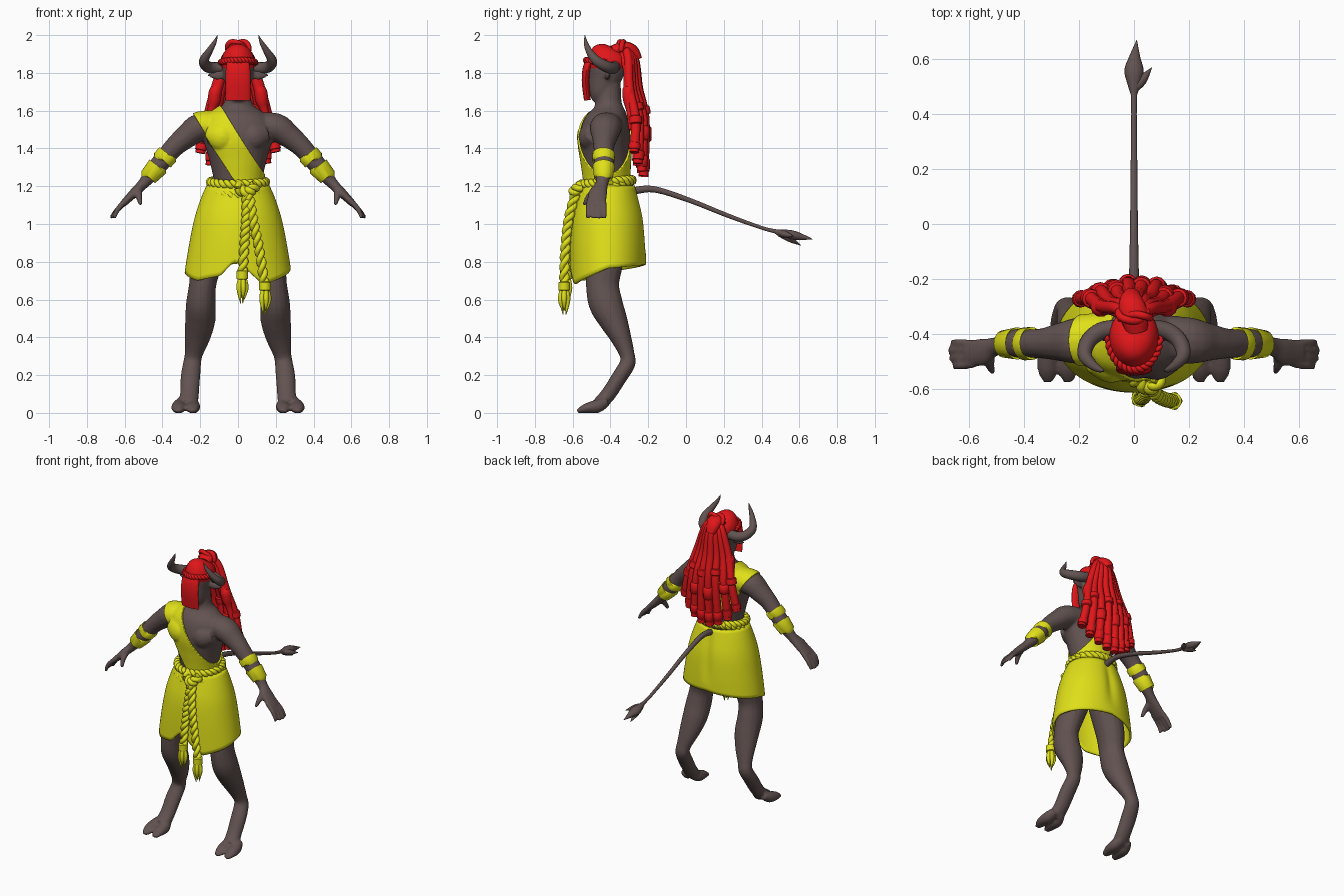
import bpy, bmesh, math
from mathutils import Vector

def material(name, c):
    m = bpy.data.materials.new(name)
    m.diffuse_color = (*c, 1)
    return m

BROWN = material("brown_skin", (0.12, 0.085, 0.08))
RED = material("red_hair", (0.75, 0.008, 0.01))
YELLOW = material("yellow_cloth", (0.74, 0.74, 0.01))

def curve(pts, k):
    """Catmull-Rom resampling of tuples of any length."""
    if k < 2:
        return [tuple(p) for p in pts]
    out, n = [], len(pts)
    for i in range(n - 1):
        a, b, c, d = pts[max(i - 1, 0)], pts[i], pts[i + 1], pts[min(i + 2, n - 1)]
        for j in range(k):
            t = j / k
            out.append(tuple(0.5 * (2 * q + (r - p) * t + (2 * p - 5 * q + 4 * r - s) * t * t
                             + (3 * q - p - 3 * r + s) * t ** 3) for p, q, r, s in zip(a, b, c, d)))
    return out + [tuple(pts[-1])]

def frames(pts, ref):
    for i, p in enumerate(pts):
        t = (Vector(pts[min(i + 1, len(pts) - 1)][:3]) - Vector(pts[max(i - 1, 0)][:3])).normalized()
        a = Vector(ref)
        a = (a - t * a.dot(t)).normalized()
        yield Vector(p[:3]), a, t.cross(a)

def loft(bm, rings, ref=(1, 0, 0), n=16, k=4, mx=1):
    """Closed elliptical tube; each ring is x, y, z, radius along ref, other radius."""
    rings = curve(rings, k)
    rows = []
    for (c, a, b), r in zip(list(frames(rings, ref)), rings):
        row = []
        for i in range(n):
            w = math.tau * i / n
            v = c + a * max(r[3], .001) * math.cos(w) + b * max(r[4], .001) * math.sin(w)
            v.x *= mx
            row.append(bm.verts.new(v))
        rows.append(row)
    fs = [bm.faces.new(rows[0]), bm.faces.new(rows[-1][::-1])]
    for p, q in zip(rows, rows[1:]):
        fs += [bm.faces.new((p[i], q[i], q[(i + 1) % n], p[(i + 1) % n])) for i in range(n)]
    bmesh.ops.recalc_face_normals(bm, faces=fs)

def rope(bm, pts, r, turns, ref=(1, 0, 0), k=10):
    """Two strands twisted around a path."""
    fr = list(frames(curve(pts, k), ref))
    for s in (0, math.pi):
        strand = []
        for i, (c, a, b) in enumerate(fr):
            w = s + math.tau * turns * i / (len(fr) - 1)
            strand.append((*(c + (a * math.cos(w) + b * math.sin(w)) * r * .5), r * .58, r * .58))
        loft(bm, strand, ref, 8, 1)

def finish(name, bm, mat, angle=50):
    me = bpy.data.meshes.new(name)
    bm.to_mesh(me)
    bm.free()
    ob = bpy.data.objects.new(name, me)
    bpy.context.collection.objects.link(ob)
    me.materials.append(mat)
    me.shade_smooth()
    me.set_sharp_from_angle(angle=math.radians(angle))
    return ob

# body: overlapping lofts fused into one skin
bm = bmesh.new()
loft(bm, [(0, -.42, 1.0, .15, .12), (0, -.42, 1.12, .14, .12), (0, -.42, 1.22, .128, .115),
          (0, -.425, 1.35, .155, .127), (0, -.43, 1.45, .185, .135), (0, -.42, 1.53, .19, .125),
          (0, -.41, 1.59, .135, .095), (0, -.41, 1.64, .075, .07), (0, -.41, 1.74, .062, .065)], n=28)
loft(bm, [(0, -.475, 1.645, .025, .025), (0, -.46, 1.685, .055, .055), (0, -.435, 1.76, .072, .085),
          (0, -.42, 1.83, .083, .1), (0, -.42, 1.89, .068, .085), (0, -.42, 1.92, .03, .04)], n=20)
Y = (0, 1, 0)
for s in (1, -1):
    loft(bm, [(.02, -.51, 1.45, .03, .04), (.08, -.515, 1.46, .055, .07), (.15, -.49, 1.48, .04, .05)], Y, mx=s)
    loft(bm, [(.08, -.41, 1.53, .08, .06), (.2, -.425, 1.512, .085, .075), (.27, -.43, 1.465, .07, .064),
              (.33, -.435, 1.415, .056, .055), (.38, -.435, 1.36, .052, .05), (.43, -.435, 1.3, .052, .048),
              (.5, -.445, 1.215, .034, .03), (.55, -.465, 1.165, .05, .025), (.61, -.475, 1.105, .05, .018)], Y, mx=s)
    for i in range(4):
        tip = (.665, .675, .67, .655)[i]
        loft(bm, [(.585, -.437 - .025 * i, 1.13, .015, .015), (.635, -.432 - .028 * i, 1.08, .015, .015),
                  (tip, -.43 - .03 * i, 1.03, .01, .01)], Y, 10, mx=s)
    loft(bm, [(.525, -.455, 1.19, .022, .018), (.525, -.51, 1.15, .018, .018), (.515, -.54, 1.1, .011, .011)], n=10, mx=s)
    loft(bm, [(.11, -.42, .98, .1, .11), (.165, -.43, .8, .085, .098), (.187, -.442, .68, .072, .088),
              (.197, -.425, .58, .078, .09), (.2, -.385, .49, .08, .076), (.215, -.345, .4, .068, .056),
              (.235, -.312, .31, .048, .04), (.243, -.31, .26, .048, .042), (.252, -.352, .19, .052, .041),
              (.257, -.41, .1, .05, .04), (.265, -.46, .045, .055, .038)], mx=s)
    for x in (.238, .312):
        loft(bm, [(.6 * x + .11, -.42, .06, .03, .025), (x, -.47, .035, .038, .036),
                  (x + .003, -.53, .024, .037, .026), (x, -.575, .008, .02, .01)], n=12, mx=s)
    loft(bm, [(.06, -.42, 1.79, .014, .012), (.11, -.415, 1.785, .025, .012), (.165, -.405, 1.79, .004, .004)],
         (0, 0, 1), 10, mx=s)
body = finish("body", bm, BROWN)
m = body.modifiers.new("fuse", 'REMESH')
m.mode, m.voxel_size = 'VOXEL', .008
m = body.modifiers.new("relax", 'SMOOTH')
m.factor, m.iterations = .5, 5
bpy.context.view_layer.update()
me = bpy.data.meshes.new_from_object(body.evaluated_get(bpy.context.evaluated_depsgraph_get()))
body.modifiers.clear()
body.data = me
for v in me.vertices:
    v.co.z = max(v.co.z, 0)
me.shade_smooth()

# shoulder sash: slice of the body surface pushed outwards
bm = bmesh.new()
bm.from_mesh(me)
nrm = Vector((.85, 0, .53))
for co, no in ((nrm * (.637 / nrm.length_squared), -nrm), (nrm * (.783 / nrm.length_squared), nrm),
               (Vector((0, 0, 1.17)), Vector((0, 0, -1)))):
    bmesh.ops.bisect_plane(bm, geom=bm.verts[:] + bm.edges[:] + bm.faces[:], plane_co=co, plane_no=no, clear_outer=True)
bm.normal_update()
for v, n in [(v, v.normal.copy()) for v in bm.verts]:
    v.co += n * .01
sash = finish("sash", bm, YELLOW)
sash.modifiers.new("thickness", 'SOLIDIFY').thickness = .012

# horns
bm = bmesh.new()
for s in (1, -1):
    loft(bm, [(.06, -.38, 1.835, .032, .032), (.12, -.39, 1.825, .032, .032), (.165, -.425, 1.835, .03, .03),
              (.18, -.475, 1.865, .026, .026), (.155, -.51, 1.91, .019, .019), (.125, -.53, 1.96, .011, .011),
              (.108, -.535, 2.0, .001, .001)], (0, .6, .8), 14, mx=s)
finish("horns", bm, BROWN)

# tail with leaf shaped tuft
bm = bmesh.new()
loft(bm, [(0, -.32, 1.16, .022, .022), (0, -.24, 1.182, .02, .02), (0, -.15, 1.18, .017, .017), (0, .02, 1.125, .014, .014),
          (0, .22, 1.045, .012, .012), (0, .4, .98, .01, .01), (0, .48, .96, .012, .012)], n=10)
loft(bm, [(0, .46, .965, .008, .008), (0, .51, .95, .024, .022), (0, .56, .942, .035, .026),
          (.003, .61, .932, .02, .018), (.01, .67, .92, .001, .001)], n=10)
loft(bm, [(0, .49, .955, .014, .014), (.03, .525, .945, .018, .018), (.065, .57, .935, .001, .001)], n=8)
loft(bm, [(0, .49, .95, .014, .014), (0, .55, .92, .02, .016), (0, .61, .886, .001, .001)], n=8)
finish("tail", bm, BROWN)

# skirt with wavy hem, front slit and rear crease
HEM = [(-180, .745), (-140, .70), (-110, .725), (-95, .80), (-88, .79), (-62, .68), (-25, .73), (0, .765), (90, .79), (180, .745)]
PROF = curve([(1.21, .15, .13), (1.14, .182, .15), (1.03, .218, .177), (.9, .245, .188), (.76, .268, .19), (.66, .28, .19)], 6)

def lerp(tab, x):
    for p, q in zip(tab, tab[1:]):
        if p[0] <= x <= q[0]:
            t = (x - p[0]) / (q[0] - p[0])
            return [a + (b - a) * t for a, b in zip(p[1:], q[1:])]
    return tab[-1][1:]

bm = bmesh.new()
N, R, rows = 96, 20, []
for j in range(R + 1):
    row = []
    for i in range(N):
        d = -180 + 360 * i / N
        z = 1.2 + (lerp(HEM, d)[0] - 1.2) * j / R
        rx, ry = lerp(PROF[::-1], z)
        f = 1 - .09 * math.exp(-((d - 90) / 9) ** 2) * math.sin(math.pi * min(j / R + .1, 1))
        w = math.radians(d)
        row.append(bm.verts.new((rx * f * math.cos(w), -.413 + ry * f * math.sin(w), z)))
    rows.append(row)
for p, q in zip(rows, rows[1:]):
    for i in range(N):
        bm.faces.new((p[i], q[i], q[(i + 1) % N], p[(i + 1) % N]))
skirt = finish("skirt", bm, YELLOW)
skirt.modifiers.new("thickness", 'SOLIDIFY').thickness = -.012

# rope belt: two coils crossing at the front, a knot and two hanging ends
bm = bmesh.new()
for z, tilt, turns in ((1.222, .012, 14), (1.19, .04, 13)):
    ring = [(.145 * math.cos(w), -.42 + .133 * math.sin(w), z + tilt * math.sin(w))
            for w in (math.tau * i / 24 for i in range(25))]
    rope(bm, ring, .024, turns, (0, 0, 1), 8)
rope(bm, [(.0, -.56, 1.2), (.03, -.585, 1.17), (.065, -.59, 1.175), (.09, -.56, 1.2)], .03, 2, (0, 0, 1))
ENDS = [[(.045, -.575, 1.19), (.045, -.61, 1.05), (.035, -.63, .9), (.022, -.635, .72)],
        [(.055, -.575, 1.19), (.08, -.62, 1.03), (.115, -.64, .85), (.143, -.645, .66)]]
for e in ENDS:
    rope(bm, e, .026, 6, k=20)
finish("rope_belt", bm, YELLOW)
bm = bmesh.new()
for e in ENDS:
    x, y, z = e[-1]
    loft(bm, [(x, y, z + .035, .022, .022), (x, y, z + .03, .031, .031), (x, y, z - .01, .031, .031), (x, y, z - .015, .02, .02)], k=1)
    for i in range(5):
        w = math.tau * i / 5
        c, s = math.cos(w), math.sin(w)
        loft(bm, [(x + .01 * c, y + .01 * s, z, .012, .012), (x + .02 * c, y + .02 * s, z - .06, .014, .014),
                  (x + .01 * c, y + .01 * s, z - .12 - .02 * (i % 2), .002, .002)], n=8)
finish("tassels", bm, YELLOW)

# forearm bands
bm = bmesh.new()
for s in (1, -1):
    for x0, x1, r0, r1 in ((.372, .4, .06, .06), (.425, .475, .059, .05)):
        z0, z1 = 1.372 - (x0 - .37) * 1.2, 1.372 - (x1 - .37) * 1.2
        loft(bm, [(x0, -.435, z0, r0 - .012, r0 - .014), (x0, -.435, z0 - .002, r0, r0 - .002),
                  (x1, -.437, z1 + .002, r1, r1 - .002), (x1, -.437, z1, r1 - .012, r1 - .014)], Y, 20, 1, s)
finish("arm_bands", bm, YELLOW)

# hair cap, fringe, top knot and head braid
bm = bmesh.new()
loft(bm, [(0, -.413, 1.825, .085, .105), (0, -.413, 1.86, .09, .11), (0, -.408, 1.9, .078, .098),
          (0, -.4, 1.928, .05, .068), (0, -.395, 1.938, .005, .005)], n=24)
loft(bm, [(0, -.49, 1.875, .05, .02), (0, -.52, 1.84, .063, .022), (0, -.532, 1.76, .066, .02), (0, -.522, 1.655, .066, .018)], n=20)
loft(bm, [(.01, -.39, 1.915, .04, .03), (0, -.33, 1.93, .052, .036), (-.01, -.285, 1.915, .045, .035),
          (-.01, -.255, 1.87, .03, .025)])
finish("hair_cap", bm, RED)
bm = bmesh.new()
arc = [(.09 * math.cos(w), -.413 + .115 * math.sin(w), 1.855 - .012 * math.sin(w))
       for w in (math.pi * (1 + i / 12) for i in range(13))]
rope(bm, arc, .017, 8, (0, 0, 1), 8)
rope(bm, [(-.055, -.33, 1.92), (-.03, -.34, 1.955), (.03, -.34, 1.955), (.055, -.33, 1.92)], .024, 1, (0, 1, 0))
finish("hair_braid", bm, RED)

# dreadlocks with cuffs
bm = bmesh.new()
LOCKS = [(-.2, -.275, 1.375, .72), (-.145, -.255, 1.31, .8), (-.085, -.235, 1.27, .68), (-.025, -.225, 1.25, .82),
         (.035, -.225, 1.255, .7), (.095, -.235, 1.28, .84), (.15, -.255, 1.32, .68), (.2, -.275, 1.38, .78)]
for x, y, z, cuff in LOCKS:
    b = abs(x)
    path = curve([(x * .15, -.32, 1.93), (x * .35, -.265 - b * .2, 1.87), (x * .6, -.243 - b * .28, 1.72),
                  (x * .82, y + .008, 1.55), (x, y, z)], 8)
    n = len(path) - 1
    loft(bm, [(*p, r, r) for p, r in ((p, .021 + .006 * i / n) for i, p in enumerate(path))], n=10, k=1)
    for i0, r in ((int(cuff * n), .034), (n - 2, .031)):
        p, q = Vector(path[i0 - 1]), Vector(path[i0 + 1])
        loft(bm, [(*p.lerp(q, t), rr, rr) for t, rr in ((0, r - .008), (.1, r), (.5, r + .001), (.9, r), (1, r - .008))], n=12, k=1)
for s in (1, -1):
    loft(bm, [(.03, -.34, 1.9, .02, .02), (.075, -.31, 1.82, .024, .024), (.105, -.305, 1.73, .027, .027),
              (.12, -.305, 1.7, .034, .034), (.127, -.3, 1.65, .033, .033), (.14, -.295, 1.6, .022, .022),
              (.165, -.285, 1.5, .02, .02)], n=10, mx=s)
finish("dreadlocks", bm, RED)
